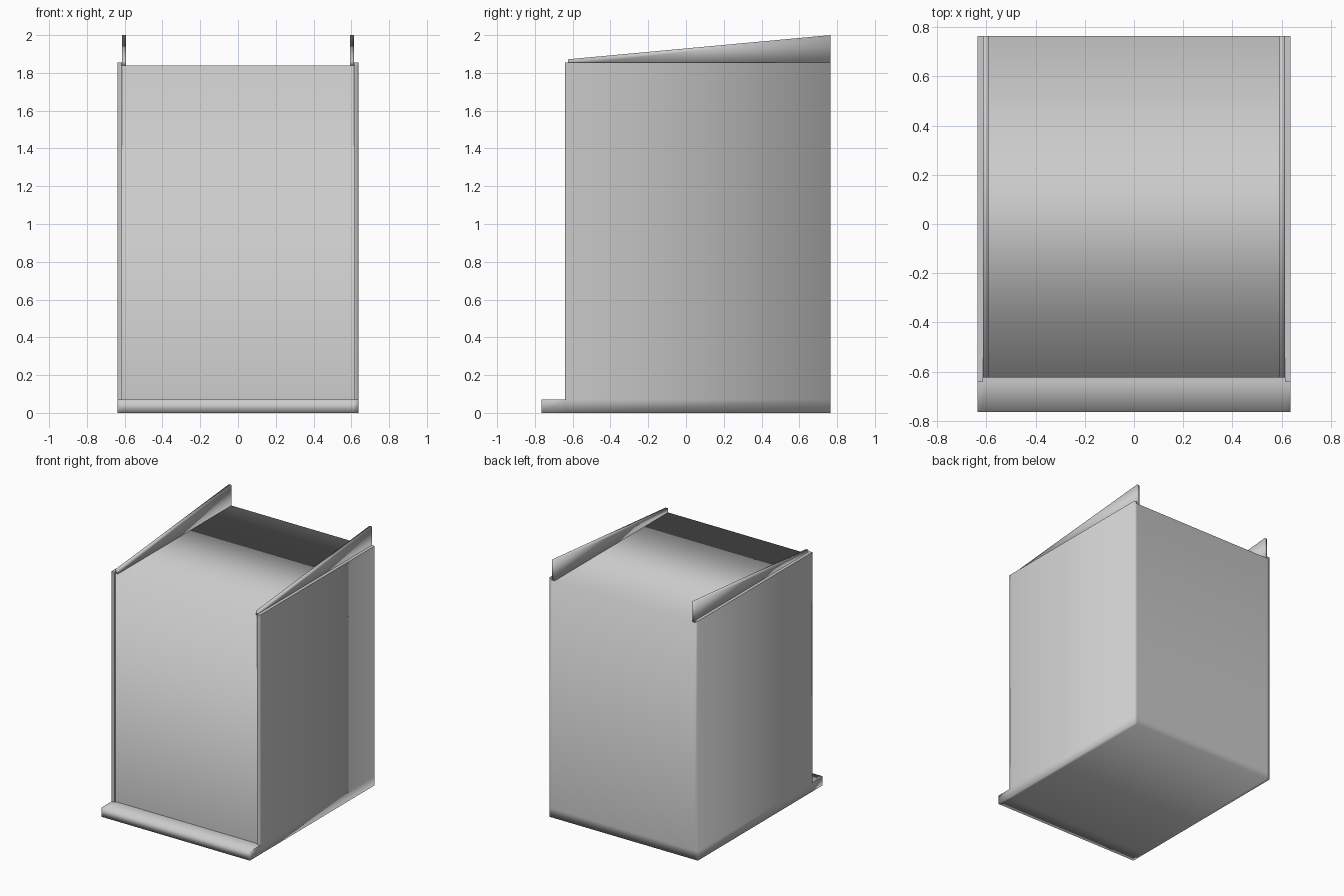
import bpy, bmesh

if "Cube" in bpy.data.objects:
    bpy.data.objects.remove(bpy.data.objects["Cube"])

X = [-0.637, -0.613, 0.613, 0.637]
Y = [-0.765, -0.64, -0.625, 0.765]
BASE, BODY, SIDE, TOP = 0.07, 1.84, 1.855, 2.0


def finish(bm, name):
    bmesh.ops.recalc_face_normals(bm, faces=bm.faces[:])
    for f in bm.faces:
        f.smooth = True
    mesh = bpy.data.meshes.new(name)
    bm.to_mesh(mesh)
    bm.free()
    obj = bpy.data.objects.new(name, mesh)
    bpy.context.collection.objects.link(obj)
    return obj


def raise_faces(bm, faces, z):
    new = bmesh.ops.extrude_face_region(bm, geom=faces)["geom"]
    for v in new:
        if isinstance(v, bmesh.types.BMVert):
            v.co.z = z
    return [f for f in new if isinstance(f, bmesh.types.BMFace)]


# Cabinet: footprint grid raised in steps (base ledge, body, side walls)
bm = bmesh.new()
grid = [[bm.verts.new((x, y, 0)) for x in X] for y in Y]
cells = [bm.faces.new((grid[j][i], grid[j][i + 1], grid[j + 1][i + 1], grid[j + 1][i]))
         for j in range(3) for i in range(3)]
tops = raise_faces(bm, cells, BASE)


def is_side(f):
    return abs(f.calc_center_median().x) > X[2]


house = [f for f in tops
         if f.calc_center_median().y > Y[2] or (f.calc_center_median().y > Y[1] and is_side(f))]
tops = raise_faces(bm, house, BODY)
raise_faces(bm, [f for f in tops if is_side(f)], SIDE)

# Crisp edges on the wall tops, the ledge step and the front wall returns
for e in bm.edges:
    a, b = (v.co for v in e.verts)
    wall_top = min(a.z, b.z) > BODY + 0.005
    step = abs(a.z - BASE) < 1e-4 and abs(b.z - BASE) < 1e-4 and Y[0] + 0.01 < max(a.y, b.y) < 0
    front_return = abs(a.z - b.z) > 0.5 and a.y < 0 and abs(a.x) < 0.62
    if wall_top or step or front_return:
        e.smooth = False
finish(bm, "cabinet")

# Sloped top rails, mirrored left and right
bm = bmesh.new()
profile = [(Y[2], BODY), (Y[3], BODY), (Y[3], TOP), (Y[2], 1.872)]
face = bm.faces.new([bm.verts.new((0.592, y, z)) for y, z in profile])
new = bmesh.ops.extrude_face_region(bm, geom=[face])["geom"]
bmesh.ops.translate(bm, vec=(0.021, 0, 0),
                    verts=[v for v in new if isinstance(v, bmesh.types.BMVert)])
rails = finish(bm, "top_rails")
rails.modifiers.new("mirror", "MIRROR").use_axis[0] = True
